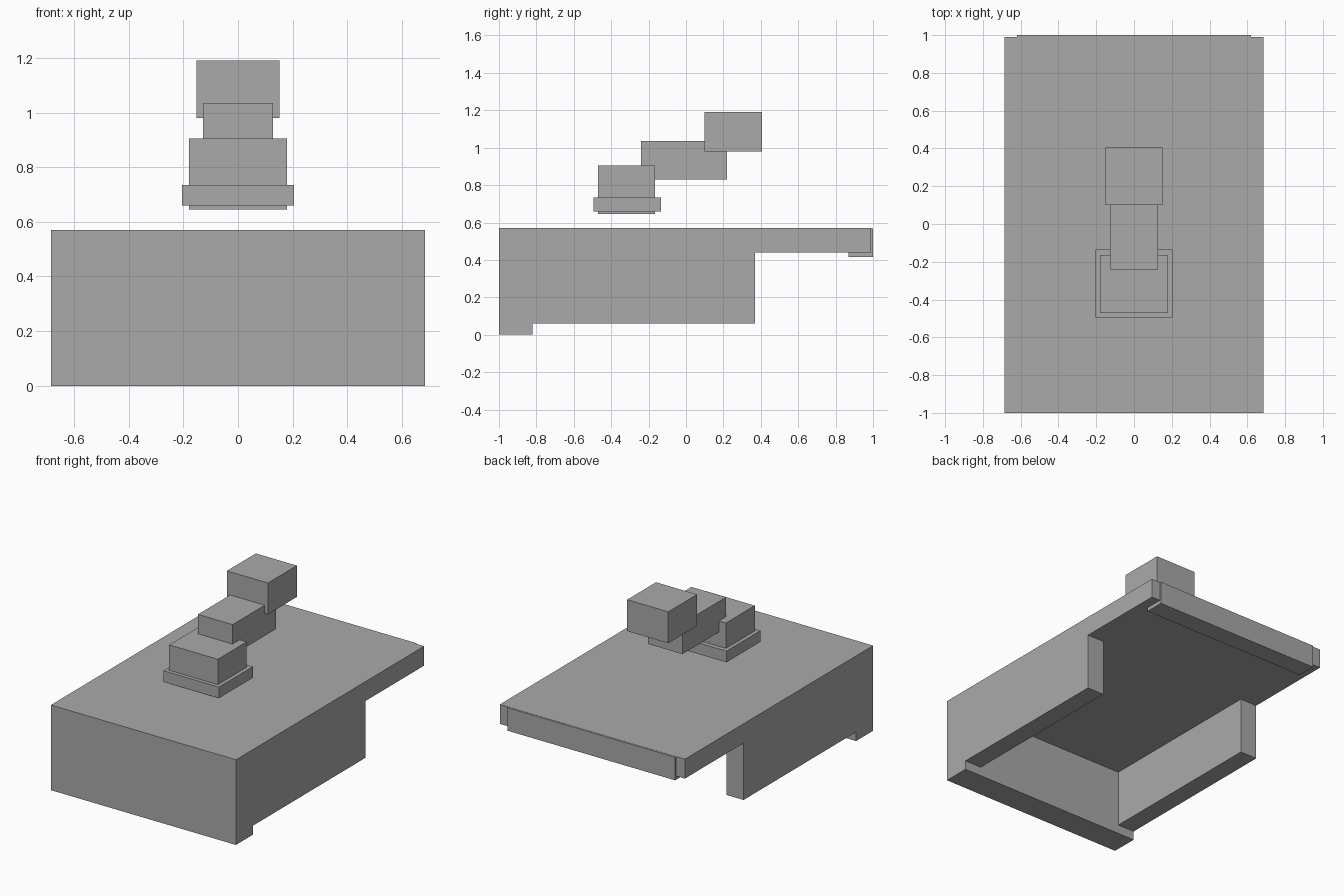
import bpy
import bmesh
from mathutils import Vector

cube = bpy.data.objects.get("Cube")
if cube:
    bpy.data.objects.remove(cube, do_unlink=True)

# Single plain grey
grey = bpy.data.materials.new("grey")
grey.use_nodes = True
colour = (0.4, 0.4, 0.4, 1)
grey.diffuse_color = colour
grey.node_tree.nodes["Principled BSDF"].inputs["Base Color"].default_value = colour


def box(name, xs, ys, zs):
    """Flat-sided block spanning the given ranges."""
    low, high = (Vector(c) for c in zip(xs, ys, zs))
    bm = bmesh.new()
    bmesh.ops.create_cube(bm, size=1)
    for v in bm.verts:
        v.co = (low + high) / 2 + v.co * (high - low)
    mesh = bpy.data.meshes.new(name)
    bm.to_mesh(mesh)
    bm.free()
    mesh.materials.append(grey)
    obj = bpy.data.objects.new(name, mesh)
    bpy.context.collection.objects.link(obj)
    return obj


def centred(name, half_width, ys, zs):
    return box(name, (-half_width, half_width), ys, zs)


# Hollow body: deck, deep front wall, two side walls and a rear lip
WIDTH, WALL, DECK = 0.685, 0.125, 0.44
centred("deck", WIDTH, (-1, 0.99), (DECK, 0.57))
centred("front_wall", WIDTH, (-1, -0.82), (0, DECK))
for name, side in (("left_wall", 1), ("right_wall", -1)):
    xs = sorted((side * WIDTH, side * (WIDTH - WALL)))
    box(name, xs, (-0.82, 0.37), (0.06, DECK))
centred("rear_lip", 0.62, (0.87, 1), (0.415, 0.569))

# Floating stepped blocks above the deck
centred("block_collar", 0.205, (-0.495, -0.135), (0.66, 0.735))
centred("lower_block", 0.18, (-0.47, -0.165), (0.645, 0.905))
centred("middle_block", 0.128, (-0.24, 0.22), (0.83, 1.035))
centred("upper_block", 0.152, (0.1, 0.405), (0.98, 1.19))
